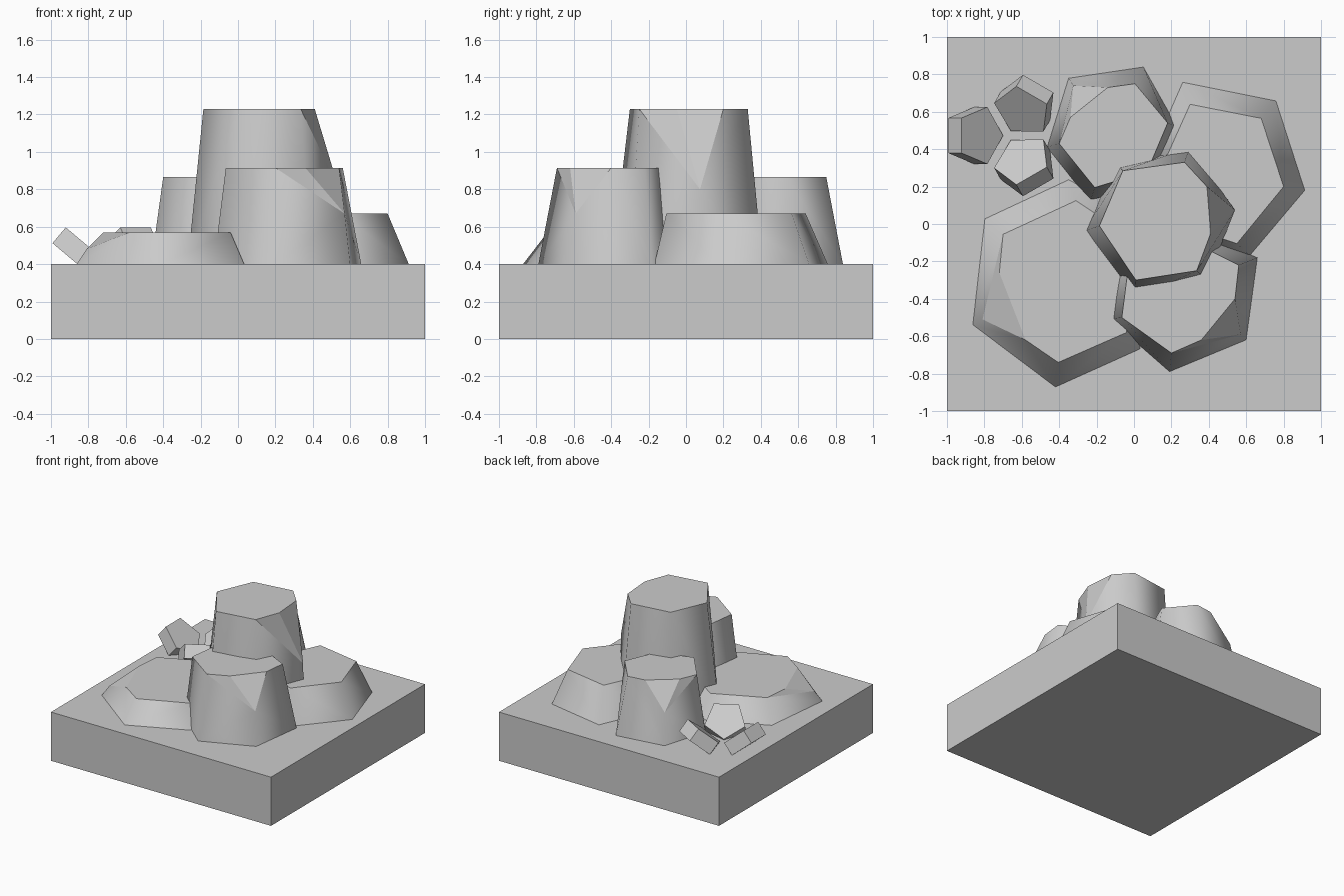
import bpy, bmesh, math
from mathutils import Matrix, Vector

if "Cube" in bpy.data.objects:
    bpy.data.objects.remove(bpy.data.objects["Cube"])

GROUND = 0.4


def finish(name, bm):
    bmesh.ops.recalc_face_normals(bm, faces=bm.faces)
    me = bpy.data.meshes.new(name)
    bm.to_mesh(me)
    bm.free()
    ob = bpy.data.objects.new(name, me)
    bpy.context.collection.objects.link(ob)
    return ob


def rock(name, height, base, top, chip=None):
    """Tapered stump: hull of a base outline, a top outline and one chipped corner."""
    bm = bmesh.new()
    for x, y in base:
        bm.verts.new((x, y, GROUND - 0.005))
    for x, y in top:
        bm.verts.new((x, y, height))
    if chip:
        bm.verts.new(chip)
    bmesh.ops.convex_hull(bm, input=bm.verts)
    bmesh.ops.dissolve_limit(bm, angle_limit=math.radians(3),
                             verts=bm.verts, edges=bm.edges)
    # round-shaded sides, crisp rim and chip
    for f in bm.faces:
        f.smooth = True
    for e in bm.edges:
        flat = [v.co.z > GROUND for v in e.verts]
        e.smooth = flat[0] != flat[1]
    return finish(name, bm)


# Square slab
bm = bmesh.new()
bmesh.ops.create_cube(bm, size=1, matrix=Matrix.Translation((0, 0, GROUND / 2))
                      @ Matrix.Diagonal((2, 2, GROUND, 1)))
finish("base_slab", bm)

# Five stone stumps
rock("tall_centre_rock", 1.23,
     [(-.27, -.04), (-.09, .32), (.30, .41), (.54, .08), (.39, -.30), (0, -.40)],
     [(-.185, -.01), (-.06, .285), (.27, .33), (.39, .20), (.41, -.05),
      (.335, -.25), (.01, -.30)],
     (.54, .075, .80))
rock("front_rock", .915,
     [(-.13, -.51), (.19, -.79), (.60, -.62), (.66, -.18), (.43, -.08), (-.06, -.10)],
     [(-.065, -.50), (.20, -.69), (.36, -.62), (.54, -.40), (.56, -.22),
      (.38, -.13), (-.02, -.15)],
     (.57, -.59, .67))
rock("back_left_rock", .865,
     [(-.465, .41), (-.35, .78), (.05, .84), (.23, .52), (.10, .25), (-.235, .12)],
     [(-.40, .43), (-.34, .57), (-.14, .73), (.005, .75), (.18, .54),
      (.07, .28), (-.21, .195)],
     (-.325, .74, .65))
rock("back_right_rock", .67,
     [(.26, .76), (.76, .66), (.915, .18), (.62, -.17), (.30, -.10), (.08, .35)],
     [(.30, .64), (.68, .565), (.80, .20), (.55, -.105), (.33, -.03), (.17, .35)])
rock("left_front_rock", .57,
     [(-.80, .03), (-.865, -.54), (-.42, -.875), (.035, -.67), (.03, .03), (-.35, .24)],
     [(-.70, -.055), (-.72, -.26), (-.58, -.62), (-.405, -.74), (-.04, -.58),
      (-.05, -.05), (-.31, .125)],
     (-.81, -.51, .48))

# Three tilted pentagon pebbles opening outward like petals
R, THICK, TILT = 0.16, 0.11, math.radians(40)
for i, ang in enumerate((60, 180, 300)):
    d = math.radians(ang)
    pose = (Matrix.Translation((-.672, .473, .513)) @ Matrix.Rotation(d, 4, 'Z')
            @ Matrix.Translation((.15, 0, 0)) @ Matrix.Rotation(-TILT, 4, 'Y')
            @ Matrix.Translation((0, 0, -THICK / 2)) @ Matrix.Rotation(math.pi, 4, 'Z'))
    bm = bmesh.new()
    rings = [[bm.verts.new(pose @ Vector((R * math.cos(k * math.tau / 5),
                                          R * math.sin(k * math.tau / 5), z)))
              for k in range(5)] for z in (-THICK / 2, THICK / 2)]
    bm.faces.new(rings[0][::-1])
    bm.faces.new(rings[1])
    for k in range(5):
        n = (k + 1) % 5
        bm.faces.new((rings[0][k], rings[0][n], rings[1][n], rings[1][k]))
    finish(f"pebble_{i + 1}", bm)
